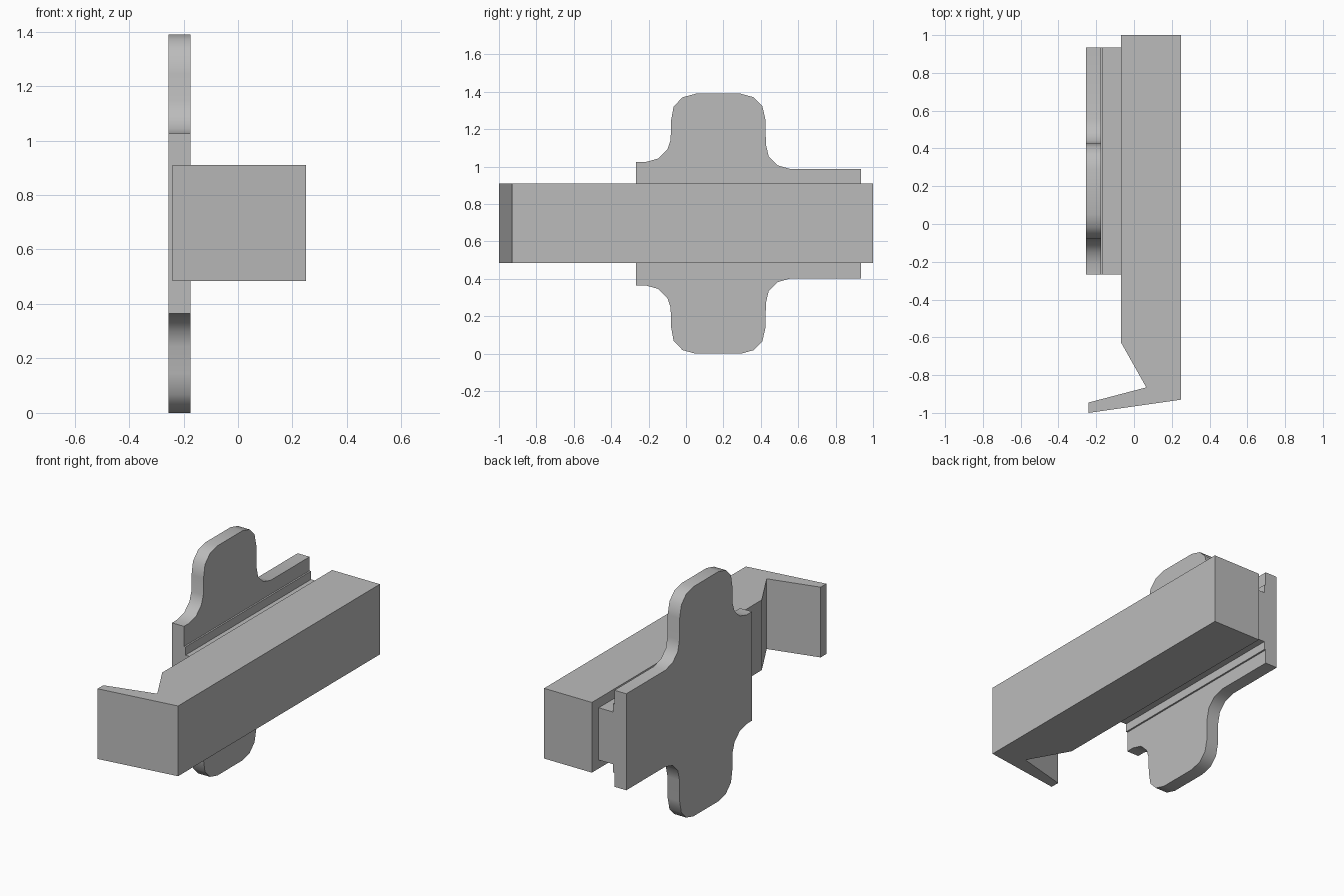
import bpy, bmesh, math
from mathutils import Vector

cube = bpy.data.objects.get("Cube")
if cube:
    bpy.data.objects.remove(cube, do_unlink=True)

grey = bpy.data.materials.new("plain grey")
grey.use_nodes = True
colour = (0.5, 0.5, 0.5, 1)
grey.diffuse_color = colour
grey.node_tree.nodes["Principled BSDF"].inputs["Base Color"].default_value = colour

MID_Z = 0.695


def prism(name, points, offset):
    """Extrude a closed outline along the offset vector."""
    bm = bmesh.new()
    face = bm.faces.new([bm.verts.new(p) for p in points])
    top = bmesh.ops.extrude_face_region(bm, geom=[face])["geom"]
    verts = [v for v in top if isinstance(v, bmesh.types.BMVert)]
    bmesh.ops.translate(bm, verts=verts, vec=Vector(offset))
    bmesh.ops.recalc_face_normals(bm, faces=bm.faces)
    mesh = bpy.data.meshes.new(name)
    bm.to_mesh(mesh)
    bm.free()
    mesh.materials.append(grey)
    obj = bpy.data.objects.new(name, mesh)
    bpy.context.collection.objects.link(obj)
    bpy.ops.object.select_all(action="DESELECT")
    obj.select_set(True)
    bpy.context.view_layer.objects.active = obj
    bpy.ops.object.shade_smooth_by_angle(angle=math.radians(40))
    return obj


# Clamp bar with a hooked front end, outlined from above
bar = [(-0.07, 1), (0.25, 1), (0.25, -0.93), (-0.24, -1),
       (-0.24, -0.945), (0.065, -0.865), (-0.07, -0.625)]
prism("hooked_bar", [(x, y, 0.485) for x, y in bar], (0, 0, 0.425))

# Back plate with rounded tabs: upper half (y, height above middle), mirrored
upper = [(-0.267, 0.33), (-0.215, 0.33), (-0.15, 0.348), (-0.1, 0.396),
         (-0.082, 0.45), (-0.08, 0.55), (-0.066, 0.627), (-0.018, 0.676),
         (0.052, 0.695), (0.293, 0.695), (0.362, 0.676), (0.408, 0.63),
         (0.425, 0.555), (0.427, 0.425), (0.442, 0.36), (0.49, 0.312),
         (0.56, 0.292), (0.935, 0.292)]
outline = upper + [(y, -h) for y, h in reversed(upper)]
prism("tabbed_plate", [(-0.255, y, MID_Z + h) for y, h in outline], (0.08, 0, 0))

# Stepped rail joining plate and bar, seen end-on as (x, half height)
steps = [(-0.175, 0.208), (-0.165, 0.208), (-0.165, 0.158), (-0.07, 0.158)]
section = steps + [(x, -h) for x, h in reversed(steps)]
prism("stepped_rail", [(x, -0.267, MID_Z + h) for x, h in section], (0, 1.202, 0))
